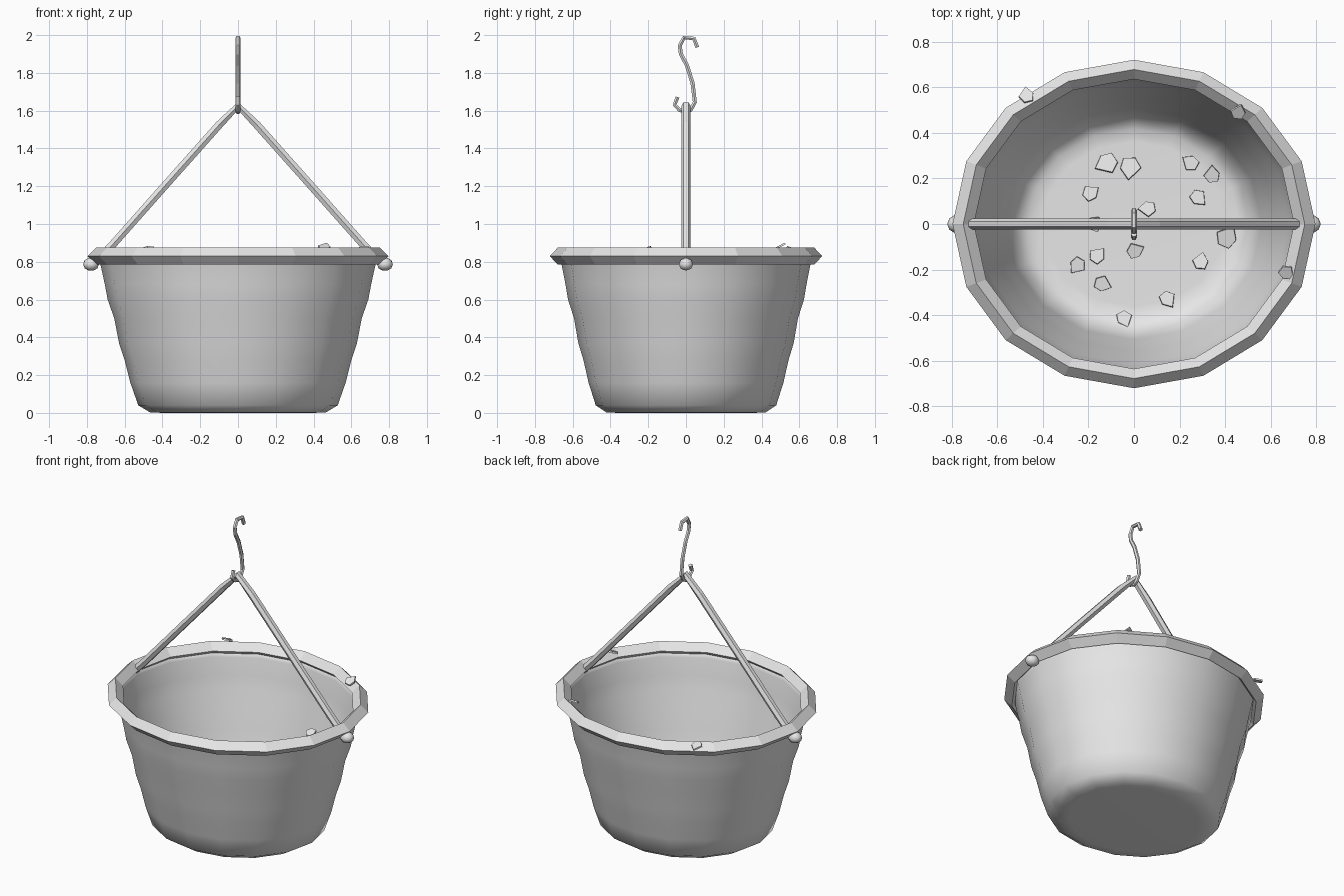
import bpy, bmesh, math, random
from mathutils import Vector, Matrix

if "Cube" in bpy.data.objects:
    bpy.data.objects.remove(bpy.data.objects["Cube"])

random.seed(4)
SIDES = 16
SQUASH = 0.905  # bucket is slightly oval: y / x

grey = bpy.data.materials.new("plain_grey")
grey.diffuse_color = (0.8, 0.8, 0.8, 1)
grey.use_nodes = True
grey.node_tree.nodes["Principled BSDF"].inputs["Base Color"].default_value = grey.diffuse_color


def finish(bm, name, smooth=False):
    bmesh.ops.recalc_face_normals(bm, faces=bm.faces)
    for f in bm.faces:
        f.smooth = smooth
    me = bpy.data.meshes.new(name)
    bm.to_mesh(me)
    bm.free()
    me.materials.append(grey)
    ob = bpy.data.objects.new(name, me)
    bpy.context.collection.objects.link(ob)
    return ob


def bridge(bm, a, b):
    n = len(a)
    for i in range(n):
        bm.faces.new((a[i], a[(i + 1) % n], b[(i + 1) % n], b[i]))


def oval_ring(bm, r, z):
    return [bm.verts.new((r * math.cos(2 * math.pi * i / SIDES),
                          SQUASH * r * math.sin(2 * math.pi * i / SIDES), z))
            for i in range(SIDES)]


def tube(name, path, binormal, radius, sides=6, smooth=False):
    """Sweep a polygon section along a planar path."""
    bm = bmesh.new()
    pts = [Vector(p) for p in path]
    b = Vector(binormal)
    rings = []
    for i, p in enumerate(pts):
        d_in = (p - pts[max(i - 1, 0)]).normalized()
        d_out = (pts[min(i + 1, len(pts) - 1)] - p).normalized()
        n = (d_in + d_out).normalized().cross(b)
        ring = []
        for k in range(sides):
            a = 2 * math.pi * k / sides
            ring.append(bm.verts.new(p + radius * (math.cos(a) * b + math.sin(a) * n)))
        rings.append(ring)
    for r0, r1 in zip(rings, rings[1:]):
        bridge(bm, r0, r1)
    bm.faces.new(rings[0])
    bm.faces.new(rings[-1])
    return finish(bm, name, smooth)


# bucket wall and floor: smooth thin shell
profile = [(0.40, 0.0), (0.466, 0.003), (0.528, 0.04), (0.57, 0.16), (0.60, 0.28),
           (0.63, 0.37), (0.655, 0.50), (0.69, 0.60), (0.705, 0.68), (0.728, 0.785),
           (0.74, 0.83)]
bm = bmesh.new()
rings = [oval_ring(bm, r, z) for r, z in profile]
for r0, r1 in zip(rings, rings[1:]):
    bridge(bm, r0, r1)
bm.faces.new(rings[0])
bucket = finish(bm, "bucket_body", True)
# the open shell must face outwards so the thickness grows inwards
bm = bmesh.new()
bm.from_mesh(bucket.data)
bm.faces.ensure_lookup_table()
if bm.faces[0].calc_center_median().dot(bm.faces[0].normal) < 0:
    bmesh.ops.reverse_faces(bm, faces=bm.faces)
bm.to_mesh(bucket.data)
bm.free()
shell = bucket.modifiers.new("thickness", 'SOLIDIFY')
shell.thickness = 0.008
shell.offset = -1

# rim: faceted ring with a diamond section
bm = bmesh.new()
rim = [oval_ring(bm, r, z) for r, z in
       [(0.797, 0.83), (0.75, 0.875), (0.703, 0.83), (0.75, 0.785)]]
for i in range(4):
    bridge(bm, rim[i], rim[(i + 1) % 4])
finish(bm, "rim")

# bail handle: two nearly straight legs meeting at a peak
leg = [(0.73, 0, 0.82), (0.66, 0, 0.895), (0.385, 0, 1.205), (0.10, 0, 1.525)]
path = [(-x, y, z) for x, y, z in leg] + [(0, 0, 1.625)] + leg[::-1]
tube("handle", path, (0, 1, 0), 0.024)

# S-shaped hook over the handle peak
hook = [(0.060, 1.935), (0.042, 1.982), (-0.010, 1.987), (-0.033, 1.945), (-0.027, 1.90),
        (0.005, 1.84), (0.035, 1.745), (0.047, 1.645), (0.025, 1.605), (0.0, 1.592),
        (-0.035, 1.605), (-0.060, 1.632), (-0.045, 1.672)]
tube("hook", [(0, y, z) for y, z in hook], (1, 0, 0), 0.0125)

# side knobs under the rim
for side, label in ((-1, "left"), (1, "right")):
    bm = bmesh.new()
    mat = (Matrix.Translation((side * 0.778, 0, 0.787))
           @ Matrix.Rotation(math.pi / 2, 4, 'Y') @ Matrix.Diagonal((0.9, 1, 1.05, 1)))
    bmesh.ops.create_uvsphere(bm, u_segments=8, v_segments=5, radius=0.04, matrix=mat)
    finish(bm, "knob_" + label, True)


# chips: thin angular flakes
def chip(name, pos, size, spin, tilt):
    bm = bmesh.new()
    outline = [(-0.75, -0.5), (0.1, -0.85), (0.8, -0.3), (0.5, 0.5), (-0.55, 0.85)]
    mat = (Matrix.Translation(pos) @ Matrix.Rotation(tilt, 4, 'X')
           @ Matrix.Rotation(spin, 4, 'Z'))
    lower, upper = ([bm.verts.new(mat @ Vector((x * size * s, y * size * s, z)))
                     for x, y in outline]
                    for s, z in ((1, -0.005), (0.95, 0.005)))
    bridge(bm, lower, upper)
    bm.faces.new(lower)
    bm.faces.new(upper)
    finish(bm, name)


# chips on the bucket floor
floor_chips = [(-0.12, 0.27), (-0.02, 0.25), (0.25, 0.27), (0.345, 0.215), (-0.19, 0.135),
               (0.28, 0.115), (0.06, 0.07), (-0.175, 0.0), (0.41, -0.06), (-0.16, -0.14),
               (-0.25, -0.18), (0.005, -0.12), (0.295, -0.165), (-0.14, -0.265),
               (0.145, -0.33), (-0.045, -0.415)]
for i, (x, y) in enumerate(floor_chips):
    size = 0.058 if i in (0, 1, 8) else 0.044
    chip(f"floor_chip_{i + 1}", (x, y, 0.025), size,
         random.uniform(0, 6.28), random.uniform(-0.25, 0.25))

# chips caught on the rim
for i, (x, y, z, tilt) in enumerate([(-0.47, 0.565, 0.868, -0.35), (0.46, 0.49, 0.878, 0.5),
                                     (0.668, -0.215, 0.868, 0.4)]):
    chip(f"rim_chip_{i + 1}", (x, y, z), 0.042, random.uniform(0, 6.28), tilt)
